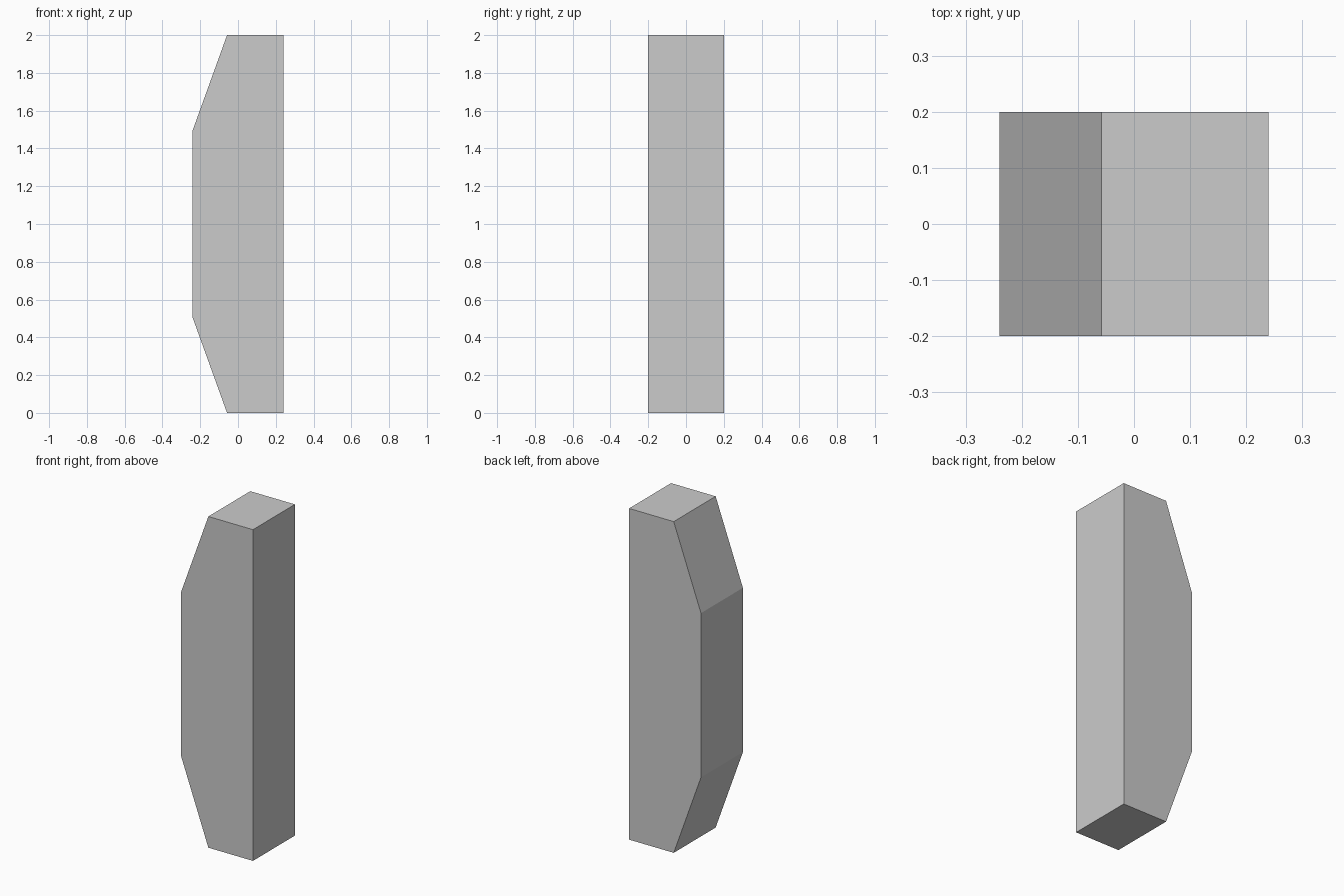
import bpy, bmesh

if "Cube" in bpy.data.objects:
    bpy.data.objects.remove(bpy.data.objects["Cube"])

# Side profile (x, z): flat back, chamfered top and bottom on the left
HALF_X, HALF_Y, HEIGHT = 0.24, 0.2, 2.0
CUT_X, CUT_Z = -0.058, 0.504
profile = [(CUT_X, 0), (HALF_X, 0), (HALF_X, HEIGHT), (CUT_X, HEIGHT),
           (-HALF_X, HEIGHT - CUT_Z), (-HALF_X, CUT_Z)]

# Extrude the profile along y into a solid block
bm = bmesh.new()
face = bm.faces.new([bm.verts.new((x, -HALF_Y, z)) for x, z in profile])
extruded = bmesh.ops.extrude_face_region(bm, geom=[face])["geom"]
bmesh.ops.translate(bm, vec=(0, 2 * HALF_Y, 0),
                    verts=[g for g in extruded if isinstance(g, bmesh.types.BMVert)])
bmesh.ops.recalc_face_normals(bm, faces=bm.faces)

mesh = bpy.data.meshes.new("chamfered_block")
bm.to_mesh(mesh)
bm.free()
block = bpy.data.objects.new("chamfered_block", mesh)
bpy.context.collection.objects.link(block)
